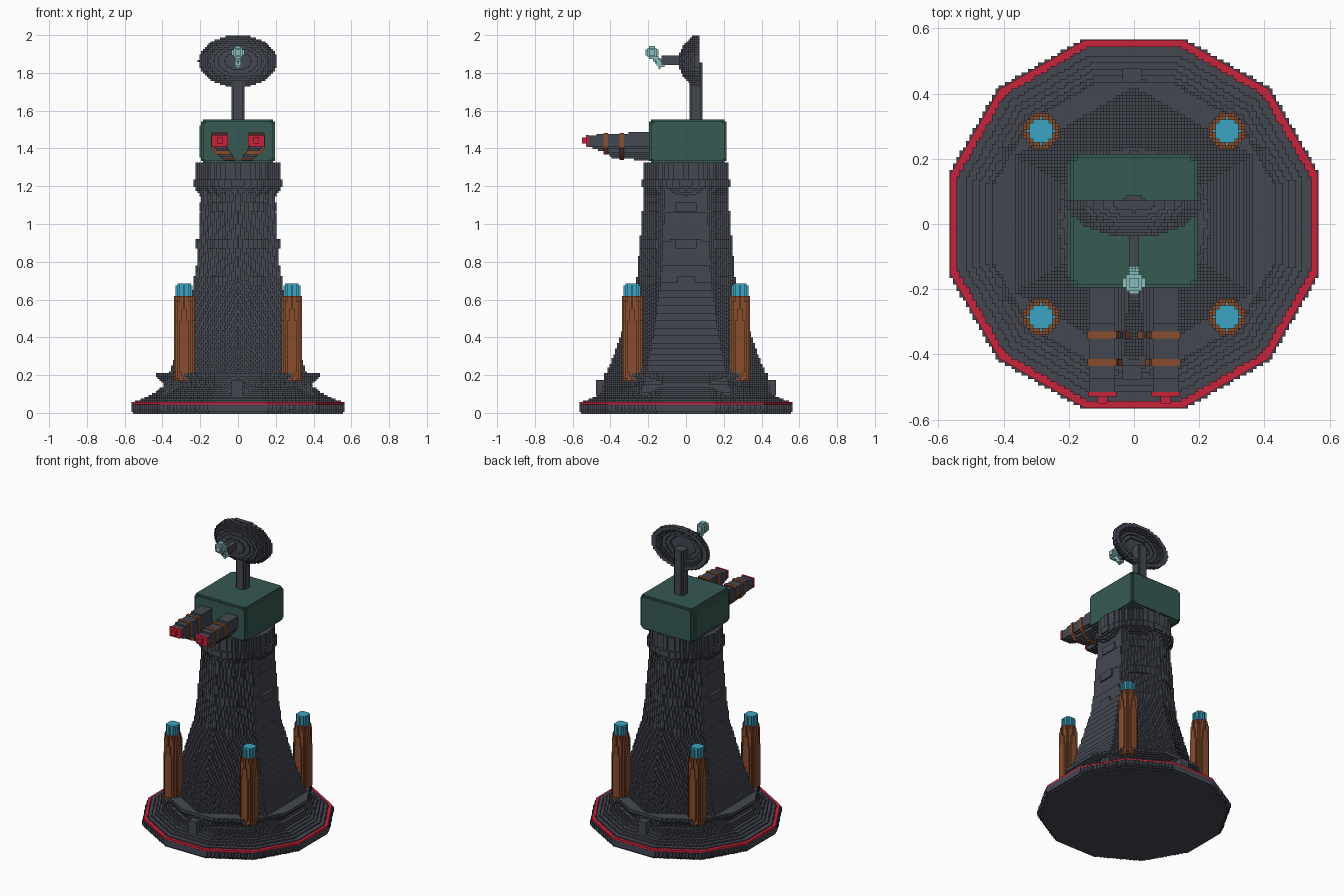
import bpy, bmesh, math
from mathutils import Vector

if "Cube" in bpy.data.objects:
    bpy.data.objects.remove(bpy.data.objects["Cube"], do_unlink=True)

VOXEL = 0.01


def material(name, rgb):
    m = bpy.data.materials.new(name)
    m.use_nodes = True
    m.diffuse_color = (*rgb, 1)
    m.node_tree.nodes["Principled BSDF"].inputs["Base Color"].default_value = (*rgb, 1)
    return m


GREY = material("dark grey", (0.058, 0.064, 0.083))
GREEN = material("dark green", (0.037, 0.1, 0.086))
BROWN = material("rust brown", (0.25, 0.075, 0.027))
CYAN = material("bright cyan", (0.048, 0.37, 0.54))
RED = material("red", (0.58, 0.017, 0.045))
PALE = material("pale teal", (0.26, 0.52, 0.52))


def finish(bm, name, mat, blocky=True):
    """Turn a closed bmesh into an object, optionally made of small cubes."""
    bmesh.ops.recalc_face_normals(bm, faces=bm.faces)
    size = max(max(v.co[i] for v in bm.verts) - min(v.co[i] for v in bm.verts)
               for i in range(3))
    mesh = bpy.data.meshes.new(name)
    bm.to_mesh(mesh)
    bm.free()
    mesh.materials.append(mat)
    obj = bpy.data.objects.new(name, mesh)
    bpy.context.collection.objects.link(obj)
    if blocky:
        mod = obj.modifiers.new("blocks", 'REMESH')
        mod.mode = 'BLOCKS'
        mod.octree_depth = max(2, math.ceil(math.log2(size / VOXEL / 0.95)))
        mod.scale = size / (VOXEL * 2 ** mod.octree_depth)
        mod.use_remove_disconnected = False
    return obj


def loft(name, rings, mat, blocky=True):
    """Skin a list of equal-length point rings and cap both ends."""
    bm = bmesh.new()
    loops = [[bm.verts.new(p) for p in ring] for ring in rings]
    n = len(loops[0])
    for a, b in zip(loops, loops[1:]):
        for i in range(n):
            j = (i + 1) % n
            bm.faces.new((a[i], a[j], b[j], b[i]))
    bm.faces.new(loops[0][::-1])
    bm.faces.new(loops[-1])
    return finish(bm, name, mat, blocky)


def turned(name, profile, sides, mat, x=0, y=0, turn=0.0, blocky=True):
    """Upright solid with a regular polygon section from (radius, z) pairs."""
    angles = [math.radians(turn) + math.tau * i / sides for i in range(sides)]
    rings = [[Vector((x + r * math.cos(a), y + r * math.sin(a), z)) for a in angles]
             for r, z in profile]
    return loft(name, rings, mat, blocky)


def box(name, lo, hi, mat, bevel=0.0, blocky=True):
    bm = bmesh.new()
    bmesh.ops.create_cube(bm, size=1)
    lo, hi = Vector(lo), Vector(hi)
    for v in bm.verts:
        v.co = (lo + hi) / 2 + v.co * (hi - lo)
    if bevel:
        bmesh.ops.bevel(bm, geom=bm.edges[:], offset=bevel, segments=3,
                        profile=0.5, affect='EDGES')
    return finish(bm, name, mat, blocky)


def rod(name, a, b, radius, mat):
    """Round bar between two points."""
    a, b = Vector(a), Vector(b)
    q = (b - a).to_track_quat('Z', 'Y')
    ring = [q @ Vector((radius * math.cos(t), radius * math.sin(t), 0))
            for t in (math.tau * i / 10 for i in range(10))]
    return loft(name, [[p + c for p in ring] for c in (a, b)], mat)


# Twelve-sided foot with a thin red line and a flared rim
turned("base_plate", [(0.572, 0), (0.59, 0.015), (0.59, 0.04), (0.572, 0.05), (0.56, 0.06),
                      (0.52, 0.075), (0.46, 0.105), (0.42, 0.14)], 12, GREY, turn=15)
turned("base_red_line", [(0.584, 0.042), (0.584, 0.058)], 12, RED, turn=15, blocky=False)
turned("base_rim", [(0.40, 0.14), (0.425, 0.17), (0.45, 0.19), (0.45, 0.205), (0.40, 0.21)],
       12, GREY, turn=15)

# Flared hexagonal tower with round hoops
turned("tower_body", [(0.465, 0.08), (0.46, 0.13), (0.425, 0.2), (0.385, 0.3), (0.345, 0.41),
                      (0.305, 0.55), (0.262, 0.7), (0.243, 0.9), (0.228, 1.1),
                      (0.222, 1.25)], 6, GREY, turn=30)
for i, (z, r) in enumerate([(0.7, 0.236), (0.895, 0.228), (1.09, 0.208)]):
    turned(f"tower_hoop_{i + 1}", [(r, z - 0.025), (r, z + 0.025)], 24, GREY)
turned("tower_collar", [(0.2, 1.15), (0.235, 1.2), (0.235, 1.235), (0.222, 1.24),
                        (0.222, 1.33)], 24, GREY)

# Small blocks around the foot
for s in (-1, 1):
    box("foot_block", (-0.03, min(s * 0.43, s * 0.475), 0.1),
        (0.03, max(s * 0.43, s * 0.475), 0.18), GREY)

# Four posts with glowing caps
for sx in (-1, 1):
    for sy in (-1, 1):
        x, y = sx * 0.285, sy * 0.285
        turned("post", [(0.05, 0.17), (0.058, 0.23), (0.057, 0.45), (0.05, 0.62)],
               12, BROWN, x, y)
        turned("post_cap", [(0.042, 0.61), (0.042, 0.67), (0.034, 0.69)], 12, CYAN, x, y)

# Turret head
box("turret_head", (-0.2, -0.198, 1.32), (0.2, 0.218, 1.555), GREEN, bevel=0.035)


def gun_section(side, y, top, low, grow=0.0):
    """Gun cross-section: square upper part, lower part leaning inward."""
    lean = 0.8 * max(0, 1.41 - low)
    pts = [(0.06, top), (0.135, top), (0.135, max(1.41, low)),
           (0.135 - lean, low), (0.07 - lean, low), (0.06, max(1.40, low + 0.01))]
    cx, cz = 0.09, (top + low) / 2
    return [Vector((side * (x + math.copysign(grow, x - cx)), y,
                    z + math.copysign(grow, z - cz))) for x, z in pts]


# Twin guns with rust bands and red muzzles
for side, label in ((1, "left"), (-1, "right")):
    steps = [(-0.18, 1.49, 1.335), (-0.3, 1.49, 1.345), (-0.31, 1.475, 1.35),
             (-0.38, 1.475, 1.345), (-0.43, 1.475, 1.38), (-0.52, 1.47, 1.41)]
    loft(f"{label}_gun", [gun_section(side, *s) for s in steps], GREY)
    for y, low in ((-0.34, 1.345), (-0.425, 1.375)):
        loft(f"{label}_gun_band", [gun_section(side, y + d, 1.475, low, 0.007)
                                   for d in (0.011, -0.011)], BROWN, False)
    loft(f"{label}_muzzle_face", [gun_section(side, y, 1.465, 1.415, -0.006)
                                  for y in (-0.515, -0.529)], RED, False)
    box(f"{label}_muzzle_tip", (side * 0.097 - 0.018, -0.55, 1.425),
        (side * 0.097 + 0.018, -0.5, 1.46), RED)

# Mast and dish, with its rim facing back
turned("mast", [(0.037, 1.54), (0.037, 1.86)], 12, GREY, 0, 0.053)
dish_profile = [(0.03, -0.11), (0.3, -0.105), (0.55, -0.09), (0.75, -0.07), (0.9, -0.045),
                (1, -0.02), (1, 0.005), (0.88, 0.005), (0.7, -0.025), (0.4, -0.045),
                (0.03, -0.05)]
angles = [math.tau * i / 32 for i in range(32)]
loft("dish", [[Vector((0.21 * r * math.cos(a), 0.07 + d, 1.862 + 0.137 * r * math.sin(a)))
               for a in angles] for r, d in dish_profile], GREY)

# Feed arm, pale strut and ball
box("feed_arm", (-0.018, -0.13, 1.845), (0.018, 0, 1.89), GREY)
rod("feed_strut", (0, -0.125, 1.83), (0, -0.175, 1.9), 0.018, PALE)
bm = bmesh.new()
bmesh.ops.create_uvsphere(bm, u_segments=16, v_segments=10, radius=0.036)
bmesh.ops.translate(bm, verts=bm.verts, vec=(0, -0.18, 1.908))
finish(bm, "feed_ball", PALE)
